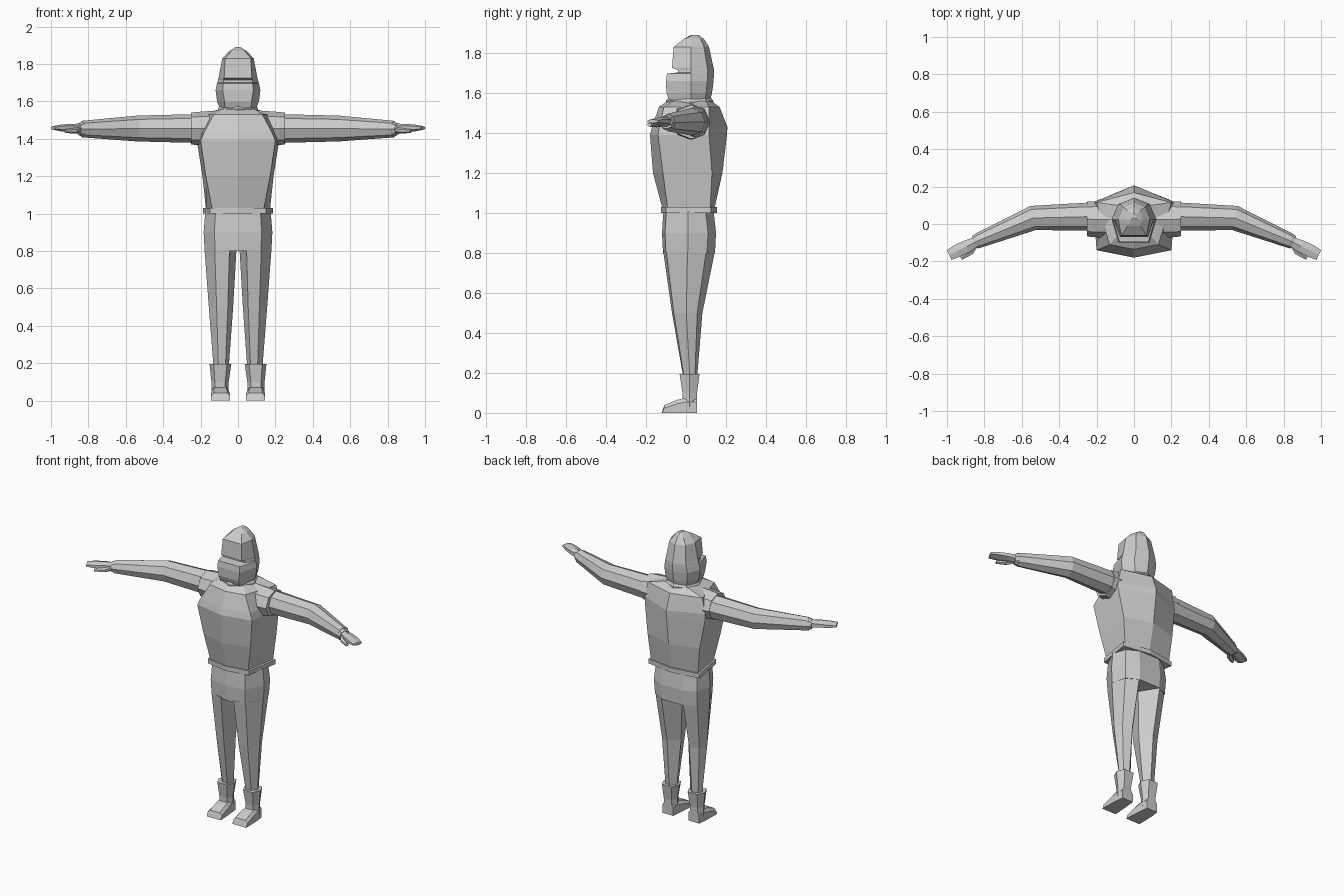
import bpy, bmesh, math
from mathutils import Vector

grey = bpy.data.materials.new("light grey")
grey.diffuse_color = (0.6, 0.6, 0.6, 1)


def loft(name, rings, caps=True):
    """Skin a list of equal-length point rings into a closed flat-shaded solid."""
    bm = bmesh.new()
    vr = [[bm.verts.new(p) for p in r] for r in rings]
    n = len(rings[0])
    for a, b in zip(vr, vr[1:]):
        for i in range(n):
            j = (i + 1) % n
            bm.faces.new((a[i], a[j], b[j], b[i]))
    if caps:
        bm.faces.new(vr[0])
        bm.faces.new(vr[-1])
    bmesh.ops.remove_doubles(bm, verts=bm.verts, dist=0.0005)
    bmesh.ops.recalc_face_normals(bm, faces=bm.faces)
    me = bpy.data.meshes.new(name)
    bm.to_mesh(me)
    bm.free()
    me.materials.append(grey)
    ob = bpy.data.objects.new(name, me)
    bpy.context.collection.objects.link(ob)
    return ob


def pair(name, rings):
    """Make a left and a right copy of a lofted part."""
    for side, s in (("left", 1), ("right", -1)):
        loft(f"{side}_{name}", [[(s * x, y, z) for x, y, z in r] for r in rings])


def hexring(z, f, fc, bc, b):
    """Torso section: front point, front corner, back corner, back point."""
    half = [fc, bc]
    pts = [(0, f)] + half + [(0, b)] + [(-x, y) for x, y in reversed(half)]
    return [(x, y, z) for x, y in pts]


def oct_section(c, ry, rz, ang=0.0):
    """Eight-sided arm section, its plane turned about z by ang."""
    c = Vector(c)
    side = Vector((math.sin(ang), math.cos(ang), 0))
    return [c + side * (ry * math.cos(k * math.pi / 4))
            + Vector((0, 0, rz * math.sin(k * math.pi / 4))) for k in range(8)]


# torso
loft("torso", [
    hexring(1.01, -0.115, (0.135, -0.09), (0.17, 0.12), 0.14),
    hexring(1.20, -0.165, (0.172, -0.115), (0.19, 0.13), 0.182),
    hexring(1.39, -0.18, (0.20, -0.14), (0.22, 0.115), 0.205),
    hexring(1.43, -0.17, (0.183, -0.133), (0.22, 0.115), 0.207),
    hexring(1.53, -0.135, (0.13, -0.11), (0.20, 0.115), 0.168),
    hexring(1.56, -0.09, (0.085, -0.06), (0.09, 0.10), 0.125),
])

# belt
loft("belt", [hexring(z, -0.125, (0.15, -0.10), (0.188, 0.125), 0.155)
              for z in (1.0, 1.03)])

# hips
hip = [(1.01, 1.0, -0.113, 0.138), (0.90, 1.05, -0.12, 0.15),
       (0.80, 1.02, -0.115, 0.145)]
rings = []
for z, w, f, b in hip:
    half = [(0.12 * w, f + 0.015), (0.175 * w, 0.01), (0.15 * w, b - 0.04),
            (0.075 * w, b)]
    pts = [(0, f)] + half + [(-x, y) for x, y in reversed(half)]
    rings.append([(x, y, z) for x, y in pts])
loft("hips", rings)

# legs: z, inner x, outer x, front y, back y
rings = []
for z, xi, xo, f, b in [(0.81, 0.008, 0.179, -0.114, 0.145),
                        (0.50, 0.026, 0.156, -0.07, 0.082),
                        (0.17, 0.05, 0.130, -0.012, 0.055)]:
    w, d = xo - xi, b - f
    rings.append([(xi + w * u, f + d * v, z) for u, v in
                  [(0.22, 0), (0.68, 0.06), (1, 0.47), (0.85, 0.83),
                   (0.42, 1), (0, 0.55)]])
pair("leg", rings)

# boot shafts, flared at the top
rings = []
for z, xi, xo, f, b in [(0.03, 0.05, 0.142, -0.018, 0.055),
                        (0.10, 0.05, 0.142, -0.018, 0.055),
                        (0.195, 0.036, 0.152, -0.032, 0.068)]:
    w, d = xo - xi, b - f
    rings.append([(xi + w * u, f + d * v, z) for u, v in
                  [(0.2, 0), (0.8, 0), (1, 0.5), (0.8, 1), (0.2, 1), (0, 0.5)]])
pair("boot", rings)

# feet, lofted from heel to toe
rings = []
for y, xi, xo, h in [(0.055, 0.055, 0.135, 0.075), (0.0, 0.05, 0.142, 0.075),
                     (-0.045, 0.046, 0.143, 0.065), (-0.108, 0.042, 0.145, 0.04),
                     (-0.122, 0.044, 0.143, 0.0)]:
    t = min(0.02, h * 0.4)
    rings.append([(xi, y, 0), (xo, y, 0), (xo, y, h - t), (xo - 0.015, y, h),
                  (xi + 0.015, y, h), (xi, y, h - t)])
pair("foot", rings)

# shoulder sleeves, and the arms coming out of them
pair("shoulder", [oct_section((0.10, 0.025, 1.455), 0.10, 0.097),
                  oct_section((0.225, 0.025, 1.455), 0.095, 0.088),
                  oct_section((0.25, 0.027, 1.455), 0.092, 0.085)])
BEND = 0.45
pair("arm", [oct_section((0.22, 0.04, 1.455), 0.076, 0.077),
             oct_section((0.54, 0.032, 1.455), 0.066, 0.069, BEND / 2),
             oct_section((0.835, -0.09, 1.452), 0.04, 0.044, BEND)])

# wrist cuffs
pair("cuff", [oct_section((0.825, -0.086, 1.452), 0.041, 0.044, BEND),
              oct_section((0.852, -0.099, 1.452), 0.036, 0.032, BEND)])


# hands and thumbs, run along the forearm direction
def along(d, off, z):
    ux, uy = math.cos(BEND), -math.sin(BEND)
    return (0.84 + d * ux + off * uy, -0.093 + d * uy - off * ux, z)


def flat_hand(sections):
    return [[along(d, a, z - t * 0.5), along(d, a, z + t * 0.5), along(d, m, z + t),
             along(d, b, z + t * 0.5), along(d, b, z - t * 0.5), along(d, m, z - t)]
            for d, a, b, z, t in sections
            for m in [(a + b) / 2]]


pair("hand", flat_hand([(0.0, -0.026, 0.026, 1.455, 0.026),
                        (0.06, -0.033, 0.034, 1.458, 0.022),
                        (0.12, -0.034, 0.034, 1.458, 0.018),
                        (0.165, -0.028, 0.03, 1.458, 0.010)]))
pair("thumb", flat_hand([(0.015, 0.01, 0.03, 1.447, 0.016),
                         (0.05, 0.02, 0.052, 1.443, 0.015),
                         (0.115, 0.034, 0.054, 1.441, 0.010)]))

# collar
loft("collar", [[(r * math.sin(k * math.pi / 4), 0.018 + r * 1.1 * math.cos(k * math.pi / 4), z)
                 for k in range(8)]
                for z, r in ((1.54, 0.108), (1.56, 0.108), (1.58, 0.094))])

# hooded head with a face slot: z, front x, front y, side x, back y
rings = []
for z, xf, f, xs, b in [(1.565, 0.07, -0.085, 0.098, 0.122),
                        (1.60, 0.072, -0.098, 0.112, 0.13),
                        (1.66, 0.082, -0.10, 0.12, 0.138),
                        (1.697, 0.078, -0.095, 0.112, 0.14),
                        (1.702, 0.078, -0.04, 0.11, 0.14),
                        (1.715, 0.078, -0.04, 0.107, 0.14),
                        (1.725, 0.074, -0.07, 0.104, 0.138),
                        (1.83, 0.068, -0.062, 0.084, 0.115),
                        (1.87, 0.034, -0.01, 0.046, 0.09),
                        (1.89, 0.008, 0.035, 0.012, 0.06)]:
    half = [(xf, f), (xs, 0.025), (xs * 0.7, 0.025 + (b - 0.025) * 0.72)]
    pts = half + [(0, b)] + [(-x, y) for x, y in reversed(half)]
    rings.append([(x, y, z) for x, y in pts])
loft("hooded_head", rings)
